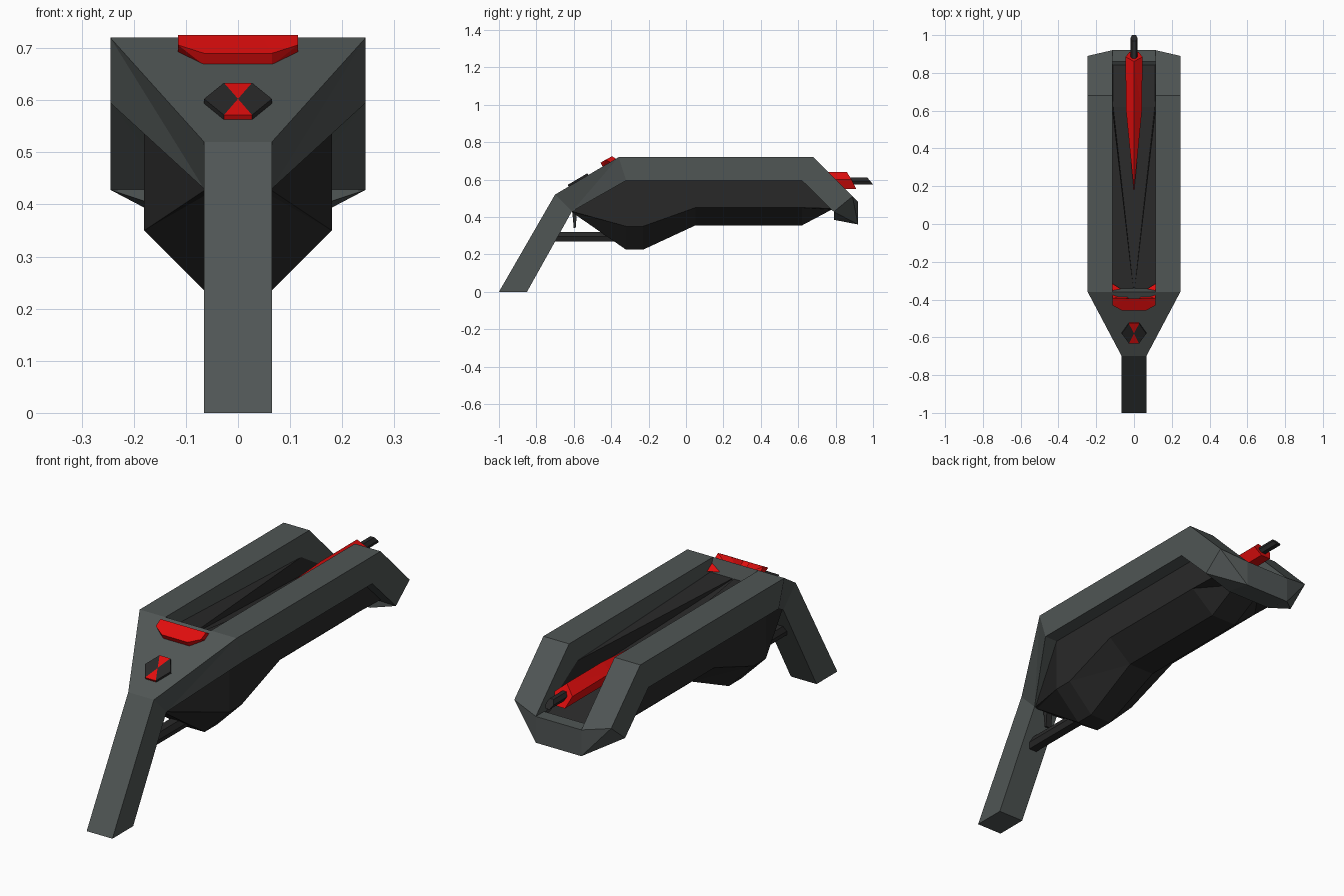
import bpy, bmesh
from mathutils import Vector


def material(name, rgb):
    m = bpy.data.materials.new(name)
    m.diffuse_color = (*rgb, 1)
    return m


GREY = material("shell grey", (0.08, 0.092, 0.09))
DARK = material("dark metal", (0.022, 0.022, 0.022))
RED = material("red", (0.75, 0.004, 0.004))


def loft(name, rings, mat, closed=True, caps=True, mirror=False):
    """Skin a list of rings with equal point counts, flat shaded."""
    bm = bmesh.new()
    vs = [[bm.verts.new(p) for p in r] for r in rings]
    n = len(rings[0])
    for a, b in zip(vs, vs[1:]):
        for i in range(n if closed else n - 1):
            j = (i + 1) % n
            bm.faces.new((a[i], a[j], b[j], b[i]))
    if caps:
        bm.faces.new(vs[0])
        bm.faces.new(vs[-1])
    bmesh.ops.triangulate(bm, faces=bm.faces[:])
    bmesh.ops.remove_doubles(bm, verts=bm.verts[:], dist=0.0005)
    bmesh.ops.recalc_face_normals(bm, faces=bm.faces[:])
    me = bpy.data.meshes.new(name)
    bm.to_mesh(me)
    bm.free()
    me.materials.append(mat)
    ob = bpy.data.objects.new(name, me)
    bpy.context.collection.objects.link(ob)
    if mirror:
        mod = ob.modifiers.new("mirror", 'MIRROR')
        mod.use_mirror_merge = False
    return ob


def side(x, profile):
    return [(x, y, z) for y, z in profile]


def slab(name, half, profile, mat):
    return loft(name, [side(-half, profile), side(half, profile)], mat)


def mirrored(half):
    """Complete a half outline by reflecting it in x."""
    return half + [(-x, y, z) for x, y, z in reversed(half)]


# Grip
slab("grip", 0.065, [(-1, 0), (-0.85, 0), (-0.61, 0.43), (-0.70, 0.52)], GREY)

# Tapered neck between grip and rails
loft("neck", [mirrored([(0.065, -0.70, 0.52), (0.065, -0.61, 0.43)]),
              mirrored([(0.245, -0.36, 0.72), (0.245, -0.32, 0.595)])], GREY)

# Pair of rails, bending down at the muzzle
back = [(0.62, 0.595), (-0.32, 0.595), (-0.36, 0.72), (0.68, 0.72)]
loft("rails", [
    side(0.115, back + [(0.92, 0.48), (0.92, 0.36), (0.79, 0.385), (0.79, 0.43)]),
    side(0.245, back + [(0.89, 0.51), (0.89, 0.51), (0.79, 0.428), (0.79, 0.428)]),
], GREY, mirror=True)

# Bridge joining the rails at the nose
slab("nose_bridge", 0.115, [(0.92, 0.48), (0.92, 0.36), (0.79, 0.385),
                            (0.79, 0.43), (0.86, 0.48)], GREY)

# Dark underbody: y, side half width, top, side bottom, keel half width, keel
sections = [(-0.61, 0.06, 0.435, 0.43, 0.05, 0.425),
            (-0.32, 0.18, 0.60, 0.35, 0.055, 0.225),
            (-0.23, 0.18, 0.60, 0.35, 0.055, 0.225),
            (0.05, 0.18, 0.60, 0.45, 0.065, 0.355),
            (0.62, 0.18, 0.60, 0.45, 0.065, 0.355),
            (0.78, 0.18, 0.455, 0.445, 0.065, 0.44)]
loft("underbody", [mirrored([(w, y, t), (w, y, s), (k, y, b)])
                   for y, w, t, s, k, b in sections], DARK, closed=False, caps=False)

# Trough floor between the rails, widening towards the nose
loft("trough", [mirrored([(0.115, y, t), (w, y, f)]) for y, t, w, f in
                [(-0.37, 0.66, 0.0, 0.66), (0.62, 0.62, 0.11, 0.54), (0.86, 0.47, 0.11, 0.46)]],
     DARK, closed=False, caps=False)

# Red spike lying in the trough
loft("spike", [
    [(0, 0.17, 0.61)] * 5,
    [(0, 0.6, 0.64), (0.042, 0.6, 0.60), (0.025, 0.6, 0.55), (-0.025, 0.6, 0.55), (-0.042, 0.6, 0.60)],
    [(0, 0.86, 0.64), (0.045, 0.885, 0.60), (0.025, 0.91, 0.55), (-0.025, 0.91, 0.55), (-0.045, 0.885, 0.60)],
], RED)

# Barrel with slanted tip
hexagon = [(0.01, 0.61), (0.019, 0.592), (0.01, 0.575),
           (-0.01, 0.575), (-0.019, 0.592), (-0.01, 0.61)]
loft("barrel", [[(x, 0.80, z) for x, z in hexagon],
                [(x, 0.97 + (0.61 - z) * 0.85, z) for x, z in hexagon]], DARK)

# Rear sight with notch
loft("rear_sight", [
    mirrored([(0.065, -0.457, 0.69), (0.115, -0.43, 0.706), (0.115, -0.395, 0.725),
              (0.045, -0.395, 0.725), (0.015, -0.437, 0.70)]),
    mirrored([(0.065, -0.445, 0.667), (0.115, -0.40, 0.69), (0.115, -0.315, 0.67),
              (0.03, -0.37, 0.67), (0.015, -0.38, 0.67)]),
], RED)

# Hexagonal button on the neck, split into six wedges
centre = Vector((0, -0.575, 0.594))
along = Vector((0, 0.862, 0.507))
normal = Vector((0, -0.507, 0.862))
outline = [(0.065, 0), (0.027, 0.061), (-0.027, 0.061),
           (-0.065, 0), (-0.027, -0.061), (0.027, -0.061)]
for i in range(6):
    tri = [(0, 0), outline[i], outline[(i + 1) % 6]]
    rings = [[centre + Vector((x, 0, 0)) + along * s + normal * h for x, s in tri]
             for h in (-0.005, 0.01)]
    loft(f"button_wedge_{i + 1}", rings, RED if i in (1, 4) else DARK)

# Trigger and guard bar
slab("trigger", 0.015, [(-0.61, 0.45), (-0.60, 0.34), (-0.59, 0.34), (-0.58, 0.46)], DARK)
bar = [(0.02, 0.32), (0.03, 0.295), (0.02, 0.27), (-0.02, 0.27), (-0.03, 0.295), (-0.02, 0.32)]
loft("trigger_guard", [[(x, -0.69 - (0.32 - z) * 0.3, z) for x, z in bar],
                       [(x, -0.33, z) for x, z in bar]], DARK)
